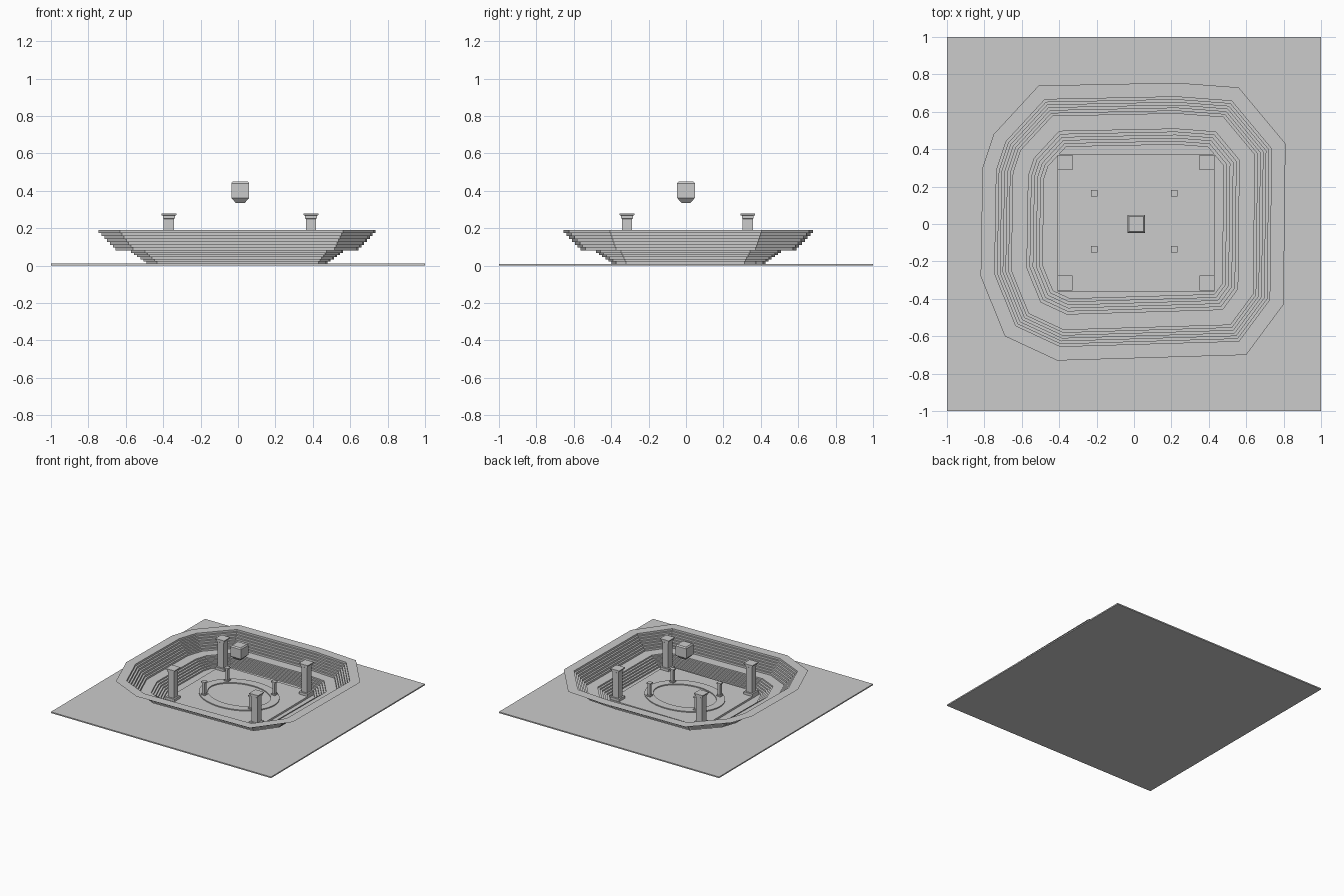
import bpy, bmesh
from math import cos, sin, tau
from mathutils import Vector

if "Cube" in bpy.data.objects:
    bpy.data.objects.remove(bpy.data.objects["Cube"])


def mesh_object(name, verts, faces):
    me = bpy.data.meshes.new(name)
    me.from_pydata(verts, [], faces)
    ob = bpy.data.objects.new(name, me)
    bpy.context.collection.objects.link(ob)
    return ob


def loft(name, rings, cap_start=False, cap_end=False, closed=False):
    n = len(rings[0])
    verts = [v for r in rings for v in r]
    pairs = [(i, (i + 1) % len(rings)) for i in range(len(rings) - (not closed))]
    faces = [(a * n + k, a * n + (k + 1) % n, b * n + (k + 1) % n, b * n + k)
             for a, b in pairs for k in range(n)]
    if cap_start:
        faces.append(tuple(reversed(range(n))))
    if cap_end:
        faces.append(tuple(range(len(verts) - n, len(verts))))
    return mesh_object(name, verts, faces)


def square_stack(name, x, y, profile):
    """Square-section solid from (half width, z) pairs."""
    rings = [[(x + sx * h, y + sy * h, z)
              for sx, sy in ((-1, -1), (1, -1), (1, 1), (-1, 1))] for h, z in profile]
    return loft(name, rings, True, True)


def slab(name, x0, x1, y0, y1, z0, z1):
    return loft(name, [[(x0, y0, z), (x1, y0, z), (x1, y1, z), (x0, y1, z)]
                       for z in (z0, z1)], True, True)


def inset(points, d):
    """Mitred inward offset of a counter-clockwise outline."""
    out = []
    for i, p in enumerate(points):
        a = (p - points[i - 1]).normalized()
        b = (points[(i + 1) % len(points)] - p).normalized()
        na, nb = Vector((-a.y, a.x)), Vector((-b.y, b.x))
        out.append(p + (na + nb) * d / (1 + na.dot(nb)))
    return out


# ground and playing field
slab("ground_slab", -1, 1, -1, 1, 0, 0.01)
slab("field_platform", -0.41, 0.43, -0.36, 0.375, 0.01, 0.025)

# stepped seating: lower tier, walkway, upper tier, flat rim
outline = [Vector(p) for p in (
    (-0.41, -0.73), (0.60, -0.70), (0.80, -0.43), (0.81, 0.43), (0.56, 0.73),
    (0.23, 0.755), (-0.51, 0.74), (-0.75, 0.48), (-0.81, 0.30), (-0.82, -0.28),
    (-0.69, -0.60))]


def steps(d0, d1, z0, z1, n):
    rows = []
    for i in range(n):
        d = d0 + (d1 - d0) * i / n
        rows += [(d, z0 + (z1 - z0) * i / n), (d, z0 + (z1 - z0) * (i + 1) / n)]
    return rows + [(d1, z1)]


rows = steps(0.33, 0.23, 0.01, 0.08, 6) + steps(0.165, 0.06, 0.08, 0.19, 7) + [(0, 0.19)]
loft("seating_tiers", [[(p.x, p.y, z) for p in inset(outline, d)] for d, z in rows])


# oval ring in the middle of the field
def ellipse(rx, ry, z, n=64):
    return [(rx * cos(tau * k / n), 0.015 + ry * sin(tau * k / n), z) for k in range(n)]


loft("oval_ring", [ellipse(0.32, 0.255, 0.024), ellipse(0.32, 0.255, 0.033),
                   ellipse(0.255, 0.185, 0.033), ellipse(0.255, 0.185, 0.024)], closed=True)

# corner columns and small posts
for x in (-0.37, 0.39):
    for y in (-0.315, 0.33):
        square_stack("corner_column", x, y, [
            (0.040, 0.025), (0.040, 0.045), (0.027, 0.045), (0.027, 0.25),
            (0.032, 0.253), (0.032, 0.267), (0.040, 0.270), (0.040, 0.278)])
for x in (-0.212, 0.215):
    for y in (-0.135, 0.165):
        square_stack("small_post", x, y, [
            (0.018, 0.033), (0.018, 0.042), (0.011, 0.042), (0.011, 0.13),
            (0.018, 0.133), (0.018, 0.142)])

# hanging display cube
square_stack("hanging_cube", 0.012, 0.0, [
    (0.024, 0.335), (0.044, 0.358), (0.048, 0.362), (0.048, 0.440), (0.040, 0.450)])

# consistent normals on every part
for ob in bpy.context.collection.objects:
    bm = bmesh.new()
    bm.from_mesh(ob.data)
    bmesh.ops.recalc_face_normals(bm, faces=bm.faces)
    if ob.name == "seating_tiers" and sum(f.normal.z for f in bm.faces) < 0:
        bmesh.ops.reverse_faces(bm, faces=bm.faces)
    bm.to_mesh(ob.data)
    bm.free()
